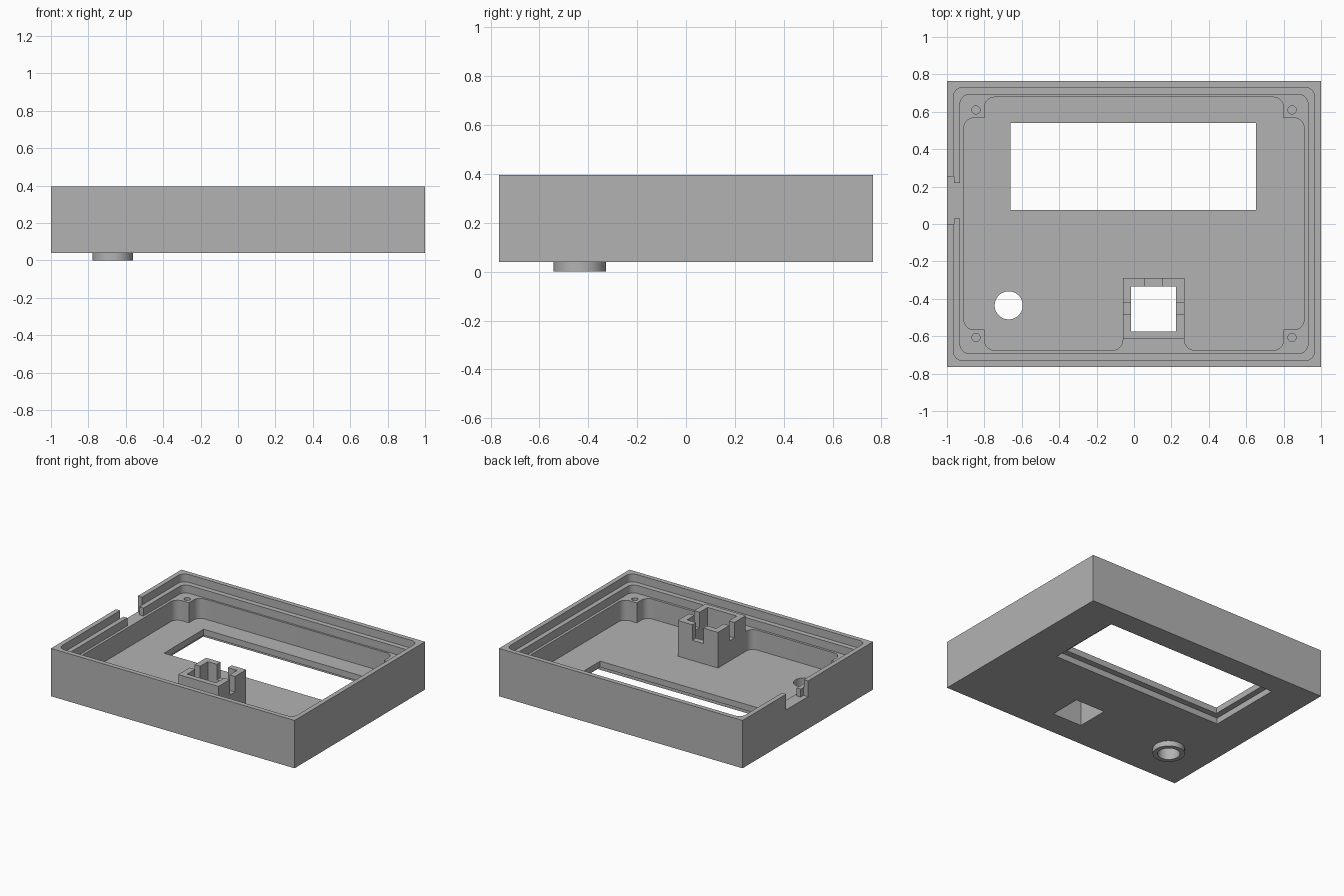
import bpy, bmesh, math

default_cube = bpy.data.objects.get("Cube")
if default_cube:
    bpy.data.objects.remove(default_cube, do_unlink=True)

grey = bpy.data.materials.new("matte_grey")
grey.use_nodes = True
GREY = (0.45, 0.45, 0.45, 1)
grey.diffuse_color = GREY
grey.node_tree.nodes["Principled BSDF"].inputs["Base Color"].default_value = GREY


def prism(name, points, z0, z1):
    """Upright prism over a counter-clockwise outline."""
    bm = bmesh.new()
    low = [bm.verts.new((x, y, z0)) for x, y in points]
    high = [bm.verts.new((x, y, z1)) for x, y in points]
    bm.faces.new(low[::-1])
    bm.faces.new(high)
    n = len(points)
    for i in range(n):
        j = (i + 1) % n
        bm.faces.new((low[i], low[j], high[j], high[i]))
    mesh = bpy.data.meshes.new(name)
    bm.to_mesh(mesh)
    bm.free()
    obj = bpy.data.objects.new(name, mesh)
    bpy.context.collection.objects.link(obj)
    mesh.materials.append(grey)
    return obj


def block(name, x0, x1, y0, y1, z0, z1, r=0):
    """Box, with rounded upright corners when r is given."""
    if not r:
        return prism(name, [(x0, y0), (x1, y0), (x1, y1), (x0, y1)], z0, z1)
    centres = [(x1 - r, y1 - r), (x0 + r, y1 - r), (x0 + r, y0 + r), (x1 - r, y0 + r)]
    points = []
    for k, (cx, cy) in enumerate(centres):
        for i in range(9):
            a = math.pi / 2 * (k + i / 8)
            points.append((cx + r * math.cos(a), cy + r * math.sin(a)))
    return prism(name, points, z0, z1)


def disc(name, x, y, r, z0, z1, n=48):
    angles = [2 * math.pi * i / n for i in range(n)]
    return prism(name, [(x + r * math.cos(a), y + r * math.sin(a)) for a in angles], z0, z1)


def combine(target, tool, operation="DIFFERENCE"):
    """Apply one boolean and discard the tool."""
    mod = target.modifiers.new("shape", "BOOLEAN")
    mod.operation, mod.object, mod.solver = operation, tool, "EXACT"
    graph = bpy.context.evaluated_depsgraph_get()
    mesh = bpy.data.meshes.new_from_object(target.evaluated_get(graph))
    target.modifiers.clear()
    target.data = mesh
    bpy.data.objects.remove(tool, do_unlink=True)


BASE, FLOOR, LEDGE, STEP, TOP, OVER = 0.04, 0.13, 0.278, 0.337, 0.395, 0.6

# Shell with two stepped ledges under the rim
shell = block("case_shell", -1, 1, -0.765, 0.765, BASE, TOP)
combine(shell, block("rim_cut", -0.965, 0.965, -0.73, 0.73, STEP, OVER, 0.05))
combine(shell, block("ledge_cut", -0.93, 0.93, -0.692, 0.692, LEDGE, OVER, 0.05))

# Cavity that leaves four corner bosses and a web at the front wall
for x0, x1, y0, y1 in [(-0.91, 0.91, -0.565, 0.567), (-0.80, 0.80, -0.2, 0.678),
                       (-0.80, -0.06, -0.675, -0.3), (0.27, 0.80, -0.675, -0.3)]:
    combine(shell, block("cavity_cut", x0, x1, y0, y1, FLOOR, OVER, 0.055))

# Screw holes in the bosses
for sx in (-0.845, 0.845):
    for sy in (-0.607, 0.61):
        combine(shell, disc("screw_cut", sx, sy, 0.022, 0.16, OVER, 20))

# Switch holder with slotted walls
combine(shell, block("holder", -0.06, 0.27, -0.615, -0.289, 0.1, TOP), "UNION")
combine(shell, block("holder_cut", -0.015, 0.225, -0.575, -0.333, -0.1, OVER))
SLOT = 0.28
combine(shell, block("side_slot_cut", -0.1, 0.31, -0.481, -0.422, SLOT, OVER))
combine(shell, block("back_slot_cut", 0.06, 0.15, -0.36, -0.25, SLOT, OVER))

# Display window with a recess underneath
combine(shell, block("window_cut", -0.66, 0.652, 0.075, 0.54, -0.1, 0.2))
combine(shell, block("recess_cut", -0.705, 0.705, 0.03, 0.60, -0.1, 0.085))

# Cable notch in the side wall
combine(shell, block("outer_notch_cut", -1.1, -0.963, -0.003, 0.253, LEDGE, OVER))
combine(shell, block("inner_notch_cut", -1.0, -0.9, 0.03, 0.22, LEDGE, OVER))

# Raised collar around the round hole
combine(shell, disc("collar", -0.67, -0.435, 0.108, 0, 0.07), "UNION")
combine(shell, disc("round_hole_cut", -0.67, -0.435, 0.075, -0.1, OVER))

bpy.ops.object.select_all(action="DESELECT")
shell.select_set(True)
bpy.context.view_layer.objects.active = shell
bpy.ops.object.shade_smooth_by_angle(angle=math.radians(30))
